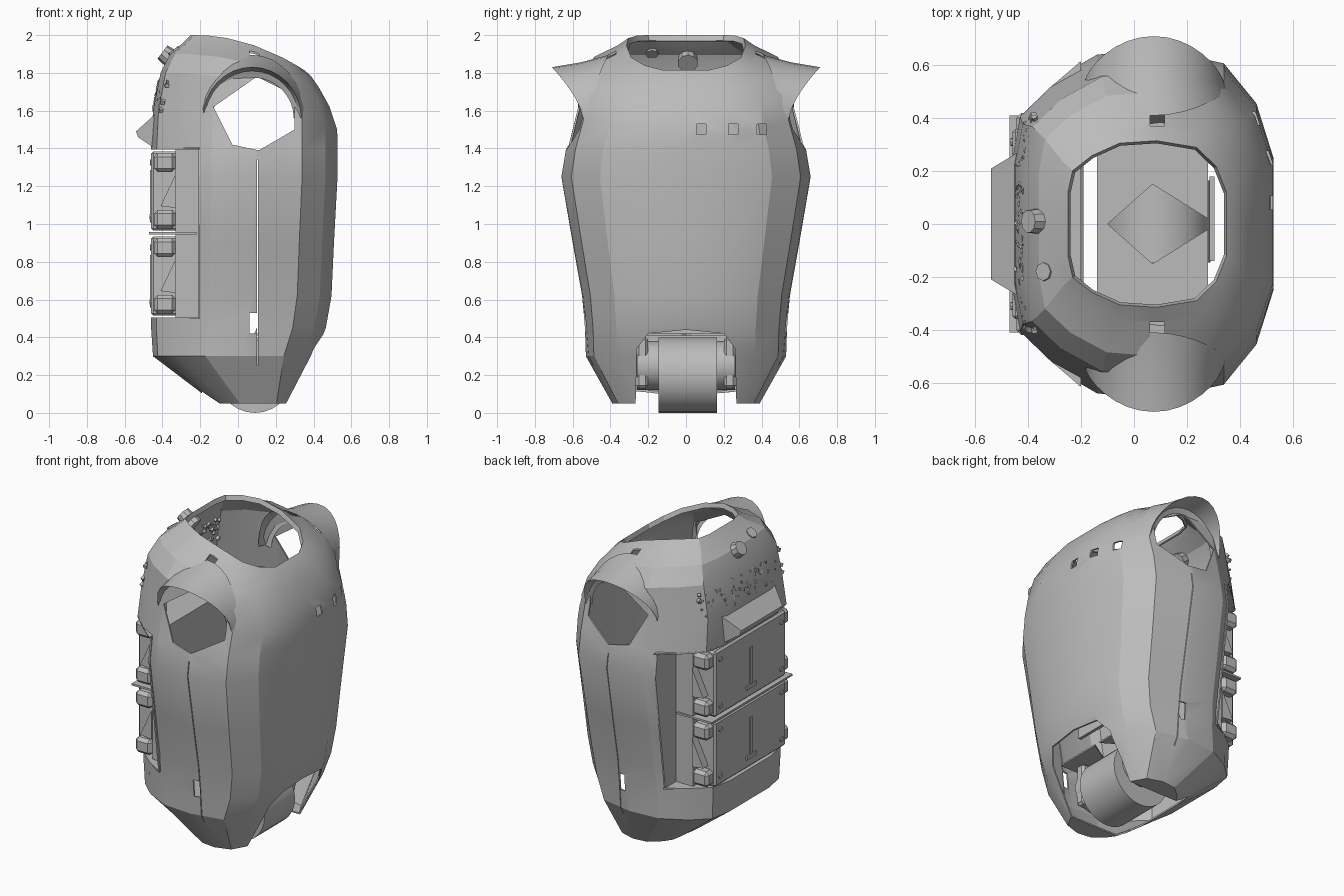
import bpy, bmesh, math, random
from mathutils import Matrix, Vector

random.seed(4)
cube = bpy.data.objects.get("Cube")
if cube:
    bpy.data.objects.remove(cube, do_unlink=True)

grey = bpy.data.materials.new("plain_grey")
grey.use_nodes = True
grey.diffuse_color = (0.5, 0.5, 0.5, 1)
grey.node_tree.nodes["Principled BSDF"].inputs["Base Color"].default_value = (0.5, 0.5, 0.5, 1)


def finish(name, bm, smooth=None):
    bmesh.ops.recalc_face_normals(bm, faces=bm.faces)
    mesh = bpy.data.meshes.new(name)
    bm.to_mesh(mesh)
    bm.free()
    mesh.materials.append(grey)
    ob = bpy.data.objects.new(name, mesh)
    bpy.context.scene.collection.objects.link(ob)
    if smooth:
        shade(ob, smooth)
    return ob


def shade(ob, angle):
    bpy.ops.object.select_all(action='DESELECT')
    ob.select_set(True)
    bpy.context.view_layer.objects.active = ob
    bpy.ops.object.shade_smooth_by_angle(angle=math.radians(angle))


def box(name, x, y, z, bevel=0):
    bm = bmesh.new()
    size = Matrix.Diagonal((x[1] - x[0], y[1] - y[0], z[1] - z[0], 1))
    mid = Matrix.Translation((sum(x) / 2, sum(y) / 2, sum(z) / 2))
    bmesh.ops.create_cube(bm, size=1, matrix=mid @ size)
    if bevel:
        bmesh.ops.bevel(bm, geom=bm.edges[:], offset=bevel, segments=1, affect='EDGES')
    return finish(name, bm)


def prism(name, points, offset):
    bm = bmesh.new()
    face = bm.faces.new([bm.verts.new(p) for p in points])
    out = bmesh.ops.extrude_face_region(bm, geom=[face])
    bmesh.ops.translate(bm, vec=offset, verts=[v for v in out["geom"] if isinstance(v, bmesh.types.BMVert)])
    return finish(name, bm)


def cylinder(name, centre, axis, radius, depth, sides=24, top=1):
    bm = bmesh.new()
    turn = Vector(axis).to_track_quat('Z', 'Y').to_matrix().to_4x4()
    bmesh.ops.create_cone(bm, cap_ends=True, segments=sides, radius1=radius, radius2=radius * top,
                          depth=depth, matrix=Matrix.Translation(centre) @ turn)
    return finish(name, bm, 35)


# Half outline of the torso (fore-aft, sideways), mirrored to a full ring
half = [(1, 0), (1, .38), (.87, .69), (.62, .92), (.12, 1), (-.35, .97),
        (-.7, .82), (-.94, .64), (-1, .38), (-1, 0)]
ring = half + [(u, -v) for u, v in half[-2:0:-1]]


def section(zb, zf, xb, xf, w):
    arch = .05 if zb != zf else 0
    return [((xb + xf) / 2 + u * (xf - xb) / 2, v * w,
             zb + (zf - zb) * (u + 1) / 2 + arch * (1 - u * u)) for u, v in ring]


# Torso shell: back height, chest height, back x, chest x, half width
rows = [(.05, .05, -.12, .28, .39), (.3, .3, -.45, .405, .53), (.45, .45, -.46, .465, .535),
        (.62, .62, -.46, .495, .55), (.9, .9, -.46, .508, .6), (1.25, 1.25, -.46, .527, .66),
        (1.4, 1.4, -.46, .527, .635), (1.6, 1.5, -.45, .525, .59), (1.8, 1.62, -.41, .485, .575),
        (1.9, 1.72, -.36, .43, .5), (1.96, 1.785, -.29, .385, .37), (2, 1.815, -.25, .35, .315),
        (1.97, 1.785, -.24, .34, .305)]
bm = bmesh.new()
loops = [[bm.verts.new(p) for p in section(*r)] for r in rows]
n = len(ring)
for a, b in zip(loops, loops[1:]):
    for i in range(n):
        bm.faces.new((a[i], a[(i + 1) % n], b[(i + 1) % n], b[i]))
bm.faces.new(loops[0])
shell = finish("torso_shell", bm)
solid = shell.modifiers.new("thickness", 'SOLIDIFY')
solid.thickness, solid.offset = .01, -1

# Openings: arms, belly, back recess, seams, chest vents and shoulder slots
arm = [(-.13, 1.62), (.1, 1.78), (.3, 1.68), (.3, 1.5), (.11, 1.39), (-.03, 1.42)]
belly = [(-.27, -.1), (-.26, .34), (-.2, .42), (0, .44), (.2, .42), (.26, .34), (.27, -.1)]
cutters = [prism("arm_cutter", [(x, -1, z) for x, z in arm], (0, 2, 0)),
           prism("belly_cutter", [(-.19, y, z) for y, z in belly], (1, 0, 0)),
           box("recess_cutter", (-.7, -.21), (-1, 1), (.505, 1.395)),
           box("gap_cutter", (.06, .1), (-1, 1), (.42, .53)),
           box("seam_cutter", (.1, .105), (-1, 1), (.25, 1.34))]
for y in (.08, .25, .4):
    cutters.append(box("vent_cutter", (.38, .7), (y - .025, y + .025), (1.475, 1.53)))
for s in (-1, 1):
    cutters.append(box("slot_cutter", (.06, .115), sorted((s * .37, s * .48)), (1.8, 2.1)))
for c in cutters:
    c.hide_render = True
    cut = shell.modifiers.new("cut", 'BOOLEAN')
    cut.operation, cut.solver, cut.object = 'DIFFERENCE', 'EXACT', c
bpy.context.view_layer.update()
graph = bpy.context.evaluated_depsgraph_get()
result = bpy.data.meshes.new_from_object(shell.evaluated_get(graph))
shell.modifiers.clear()
shell.data = result
for c in cutters:
    bpy.data.objects.remove(c, do_unlink=True)
shade(shell, 22)

# Flared shoulder collars growing out of the shell over the arm openings
for side, s in (("right", -1), ("left", 1)):
    bm = bmesh.new()
    strips = []
    for i in range(17):
        a = math.pi * i / 16
        c, h = math.cos(a), math.sin(a)
        strips.append([bm.verts.new(p) for p in (
            (.075 + .28 * c, s * (.5 - .09 * h * h), 1.56 + .335 * h),
            (.075 + .27 * c, s * (.53 + .03 * h * h), 1.56 + .295 * h),
            (.075 + .26 * c, s * (.545 + .165 * h ** 1.5), 1.56 + .27 * h),
            (.075 + .245 * c, s * (.535 + .04 * h), 1.56 + .25 * h),
            (.08 + .215 * c, s * (.53 + .03 * h), 1.56 + .215 * h))])
    for a, b in zip(strips, strips[1:]):
        for j in range(4):
            bm.faces.new((a[j], b[j], b[j + 1], a[j + 1]))
    finish(side + "_shoulder_collar", bm, 35)

# Back recess: rear wall with upper and lower shelves
prism("recess_wall", [(-.21, -.51, .5), (-.21, .51, .5), (-.21, .61, 1.25), (-.21, .59, 1.4),
                      (-.21, -.59, 1.4), (-.21, -.61, 1.25)], (.01, 0, 0))
for name, row, z in (("lower_shelf", rows[2], .497), ("upper_shelf", rows[6], 1.397)):
    prism(name, [(min(x, -.2), y, z) for x, y, _ in section(*row) if x < 0], (0, 0, .008))
box("pack_core", (-.33, -.205), (-.4, .4), (.505, 1.395))
box("pack_divider", (-.47, -.22), (-.41, .41), (.945, .957))

# Two back packs with latches, bolts and a centre rib
for name, z0 in (("lower", .515), ("upper", .965)):
    z1 = z0 + .42
    box(name + "_pack_panel", (-.46, -.32), (-.36, .36), (z0, z1), .012)
    box(name + "_pack_rib", (-.466, -.458), (-.012, .012), (z0 + .08, z1 - .1))
    box(name + "_pack_handle", (-.468, -.459), (-.05, .05), (z0 + .06, z0 + .085))
    for s in (-1, 1):
        for z in (z0 + .06, z1 - .06):
            box(name + "_latch", (-.445, -.33), sorted((s * .34, s * .42)), (z - .05, z + .05), .02)
            cylinder(name + "_bolt", (-.46, s * .31, z), (-1, 0, 0), .016, .014, 8)
        prism(name + "_brace", [(-.33, s * .41, z0 + .12), (-.41, s * .41, z0 + .13),
                                (-.33, s * .41, z1 - .12)], (0, -s * .06, 0))

# Wedge shaped upper back block with tapered ends
bm = bmesh.new()
ends = [[bm.verts.new((x, s * y, z)) for x, y, z in
         ((-.44, .27, 1.58), (-.54, .21, 1.49), (-.53, .21, 1.46), (-.44, .27, 1.4))] for s in (-1, 1)]
for i in range(4):
    j = (i + 1) % 4
    bm.faces.new((ends[0][i], ends[0][j], ends[1][j], ends[1][i]))
for e in ends:
    bm.faces.new(e)
finish("upper_back_block", bm)

# Rough studs, a knob and a side cap on the upper back
bm = bmesh.new()
for i in range(110):
    y, z = random.uniform(-.41, .41), random.uniform(1.6, 1.76)
    x = -.442 + (z - 1.6) * .2 + .2 * max(0, abs(y) - .21)
    bmesh.ops.create_cube(bm, size=random.uniform(.01, .022), matrix=Matrix.Translation((x, y, z))
                          @ Matrix.Rotation(random.random() * 3, 4, (1, .4, .7)))
finish("back_studs", bm)
cylinder("back_knob", (-.36, .01, 1.88), (-.8, 0, .6), .055, .1, 10, .8)
cylinder("back_side_cap", (-.335, -.18, 1.91), (-.6, 0, .8), .035, .03, 8)

# Waist joint: wide drum with hubs on both sides
cylinder("waist_drum", (.09, .01, .2), (0, 1, 0), .2, .31, 28)
cylinder("waist_hub", (.1, 0, .25), (0, 1, 0), .13, .52, 16)
for s in (-1, 1):
    box("hub_bracket", (0, .22), sorted((s * .2, s * .265)), (.13, .4), .015)

# Inner floor in two halves leaving a hexagonal hole, and an inner chest plate
for s in (-1, 1):
    prism("inner_floor", [(-.14, 0, .41), (-.1, 0, .41), (.07, s * .15, .41), (.28, s * .02, .41),
                          (.28, s * .33, .41), (-.14, s * .33, .41)], (0, 0, .01))
box("inner_chest_plate", (.285, .305), (-.14, .18), (.5, 1.1))
